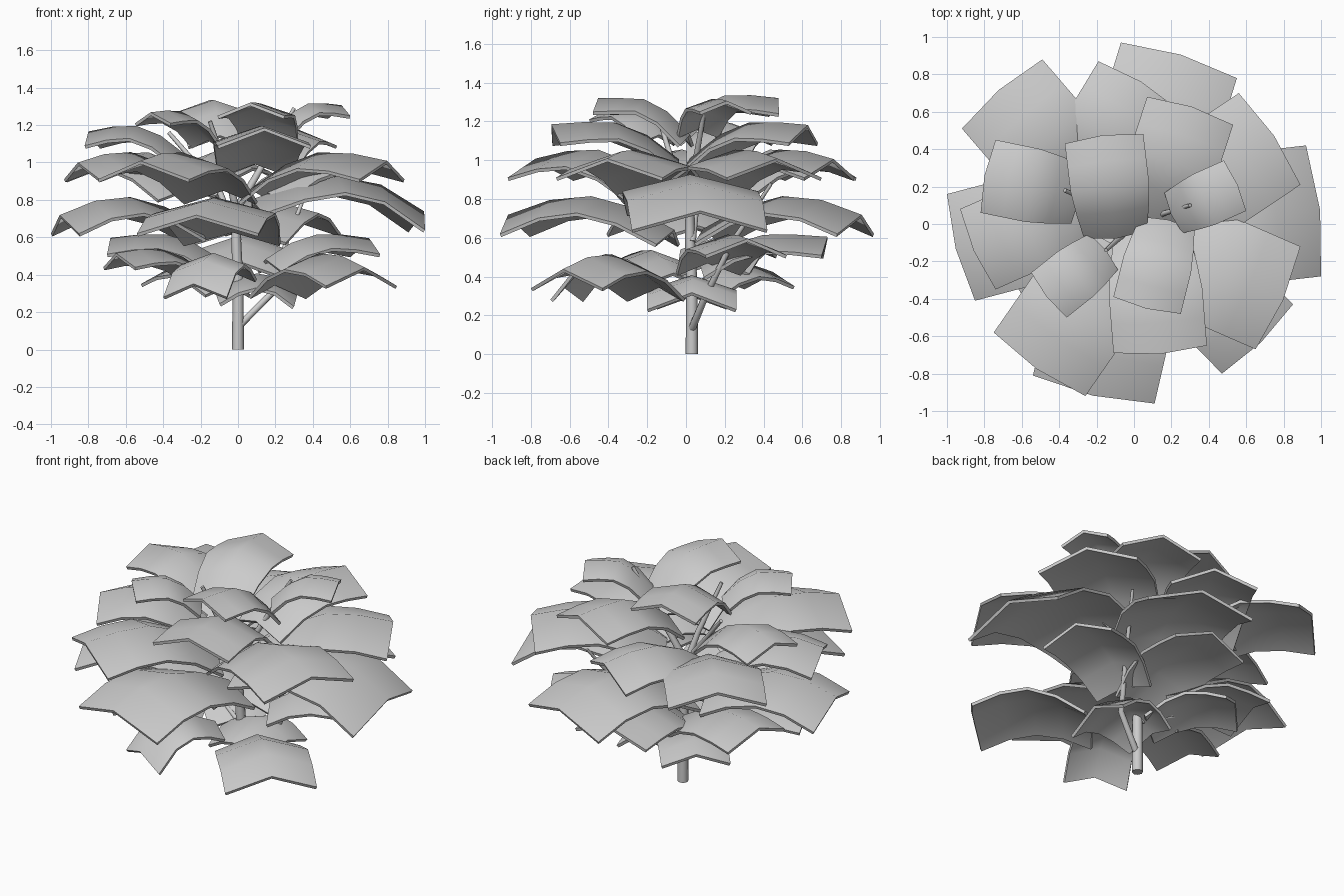
import bpy
from mathutils import Vector

if "Cube" in bpy.data.objects:
    bpy.data.objects.remove(bpy.data.objects["Cube"])


# Leaf: a drooping sheet folded along its midrib, given by its two outer corners
def leaf(name, ax, ay, bx, by, peak, corner, sag):
    a, b = Vector((ax, ay)), Vector((bx, by))
    mid, across = (a + b) / 2, b - a
    width = across.length
    across.normalize()
    out = Vector((-across.y, across.x))
    if out.dot(mid) < 0:
        out = -out
    length = min(width * 1.22, mid.dot(out) + 0.1)
    fold = 0.19 * min(width, 0.52)
    tip = max(peak - corner - fold, 0)    # midrib droop at the outer end
    drop = sag * length                   # midrib droop at the inner end
    stations = [(0, 0.8, -drop), (0.25, 0.92, -0.36 * drop),
                (0.5, 1.0, -0.03 * drop), (0.75, 1.0, -0.25 * tip), (1, 1.0, -tip)]
    verts, faces = [], []
    for t, w, dz in stations:
        for s in (-1, 0, 1):
            p = mid + out * (t - 1) * length + across * s * w * width / 2
            if s == 0:
                p += out * (t - 0.5) * 0.1 * width
            verts.append((p.x, p.y, peak + dz - abs(s) * fold * (0.75 + 0.25 * t)))
    for i in range(len(stations) - 1):
        for j in range(2):
            k = i * 3 + j
            faces.append((k, k + 1, k + 4, k + 3))
    me = bpy.data.meshes.new(name)
    me.from_pydata(verts, [], faces)
    ob = bpy.data.objects.new(name, me)
    bpy.context.collection.objects.link(ob)
    # keep the upper side facing up
    if me.polygons[0].normal.z < 0:
        me.flip_normals()
    mod = ob.modifiers.new("thickness", 'SOLIDIFY')
    mod.thickness = 0.018
    mod.offset = -1
    bpy.context.view_layer.objects.active = ob
    ob.select_set(True)
    bpy.ops.object.modifier_apply(modifier=mod.name)
    bpy.ops.object.shade_smooth_by_angle(angle=0.8)
    ob.select_set(False)


# Stem: tapered round tube through a few points
def stem(name, pts):
    cu = bpy.data.curves.new(name, 'CURVE')
    cu.dimensions = '3D'
    cu.bevel_depth = 1
    cu.bevel_resolution = 2
    cu.use_fill_caps = True
    sp = cu.splines.new('POLY')
    sp.points.add(len(pts) - 1)
    for p, (x, y, z, r) in zip(sp.points, pts):
        p.co = (x, y, z, 1)
        p.radius = r
    ob = bpy.data.objects.new(name, cu)
    bpy.context.collection.objects.link(ob)


# Tiers of leaves: (name, ridge height, corner height, inner sag, outer corner pairs)
tiers = [
    ("crown_leaf", 1.34, 1.24, .38, [(-.37, .43, .05, .48)]),
    ("crown_side_leaf", 1.32, 1.25, .42, [(.48, .34, .60, .07), (-.11, -.39, .25, -.48)]),
    ("crown_left_leaf", 1.28, 1.21, .4, [(-.55, -.26, -.36, -.50)]),
    ("upper_leaf", 1.20, 1.09, .32, [(.07, .68, .53, .53), (-.11, -.69, .39, -.65),
                                     (-.74, .45, -.82, .06)]),
    ("middle_leaf", 1.06, 0.91, .27, [(-.19, .87, .24, .61), (.56, .70, .89, .21),
                                      (.89, -.12, .65, -.67), (-.75, -.58, -.26, -.92),
                                      (-.93, .08, -.74, -.35), (-.49, .88, -.92, .51)]),
    ("broad_right_leaf", 0.93, 0.64, .15, [(.92, .42, 1.0, -.28)]),
    ("broad_leaf", 0.82, 0.62, .22, [(-.07, .97, .55, .78), (-.54, -.81, .11, -.96),
                                     (-1.0, .16, -.85, -.41)]),
    ("low_leaf", 0.62, 0.51, .25, [(.60, .52, .76, .10), (-.22, .71, .28, .70),
                                   (-.62, .47, -.70, .02)]),
    ("bottom_leaf", 0.52, 0.34, .25, [(.85, -.43, .47, -.80)]),
    ("bottom_front_leaf", 0.52, 0.28, .2, [(-.40, -.54, -.06, -.70)]),
    ("bottom_back_leaf", 0.47, 0.35, .25, [(-.52, .30, -.22, .56)]),
    ("bottom_left_leaf", 0.54, 0.44, .25, [(-.72, -.10, -.55, -.46)]),
    ("bottom_right_leaf", 0.41, 0.23, .25, [(.30, .26, .30, -.20)]),
]
for name, peak, corner, sag, pairs in tiers:
    for i, c in enumerate(pairs):
        leaf(f"{name}_{i + 1}", *c, peak, corner, sag)

# Trunk and branches
stem("trunk", [(0, .03, 0, .032), (0, .03, .36, .029), (-.01, .02, .6, .026),
               (.01, .02, .78, .022), (.14, .05, 1.0, .016), (.30, .10, 1.29, .010)])
branches = [
    [(.01, .03, .13, .02), (.18, .10, .30, .018), (.26, .24, .58, .014), (.38, .44, .88, .009)],
    [(0, .03, .58, .022), (-.10, .06, .85, .017), (-.37, .18, 1.16, .011)],
    [(0, .02, .7, .022), (-.05, -.05, .92, .017), (-.15, -.14, 1.22, .011)],
    [(0, .03, .33, .016), (-.2, .12, .40, .01)],
]
for i, b in enumerate(branches):
    stem(f"branch_{i + 1}", b)
